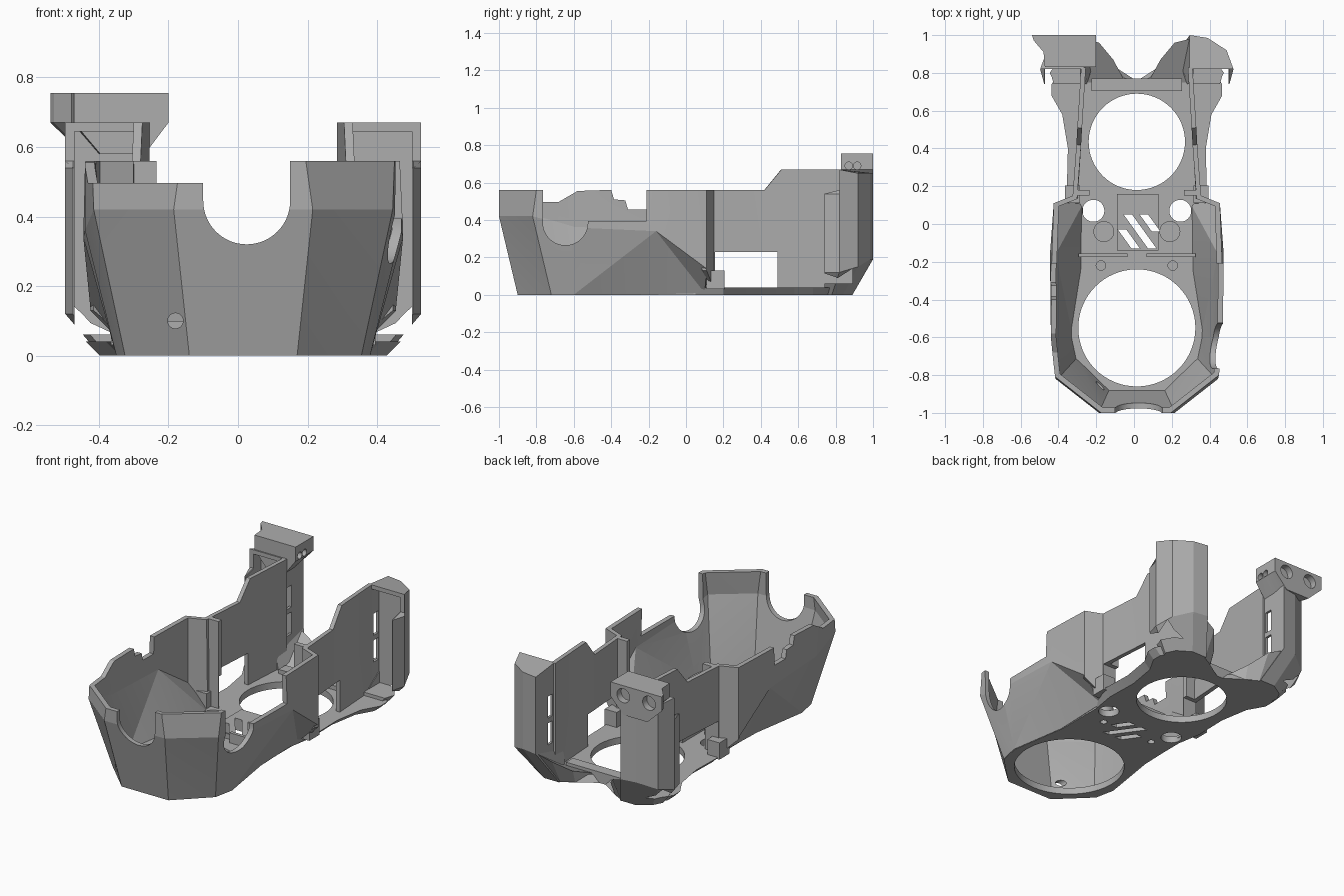
import bpy, bmesh, math
from mathutils import Matrix

cube = bpy.data.objects.get("Cube")
if cube:
    bpy.data.objects.remove(cube, do_unlink=True)

MID = 0.015  # x of the symmetry plane

grey = bpy.data.materials.new("plain grey")
grey.use_nodes = True
COLOUR = (0.42, 0.42, 0.42, 1)
grey.diffuse_color = COLOUR
grey.node_tree.nodes["Principled BSDF"].inputs["Base Color"].default_value = COLOUR


def finish(name, bm):
    bmesh.ops.translate(bm, verts=bm.verts, vec=(MID, 0, 0))
    mesh = bpy.data.meshes.new(name)
    bm.to_mesh(mesh)
    bm.free()
    mesh.materials.append(grey)
    ob = bpy.data.objects.new(name, mesh)
    bpy.context.collection.objects.link(ob)
    return ob


def bake(ob):
    """Apply the modifiers of an object."""
    bpy.context.view_layer.update()
    dg = bpy.context.evaluated_depsgraph_get()
    mesh = bpy.data.meshes.new_from_object(ob.evaluated_get(dg))
    ob.modifiers.clear()
    ob.data = mesh


def cut(obs, cutter):
    cutter.hide_render = True
    for ob in obs:
        m = ob.modifiers.new("cut", "BOOLEAN")
        m.operation, m.solver, m.object = "DIFFERENCE", "EXACT", cutter
        bake(ob)
    bpy.data.objects.remove(cutter, do_unlink=True)


def loft(name, rings, side=1):
    """Closed solid through rings of equal point count."""
    bm = bmesh.new()
    vs = [[bm.verts.new((x * side, y, z)) for x, y, z in r] for r in rings]
    n = len(rings[0])
    bm.faces.new(vs[0][::-1])
    bm.faces.new(vs[-1])
    for a, b in zip(vs, vs[1:]):
        for i in range(n):
            j = (i + 1) % n
            bm.faces.new((a[i], a[j], b[j], b[i]))
    bmesh.ops.recalc_face_normals(bm, faces=bm.faces)
    return finish(name, bm)


def prism(name, outline, z0, z1):
    return loft(name, [[(x, y, z) for x, y in outline] for z in (z0, z1)])


def box(name, x0, x1, y0, y1, z0, z1):
    return prism(name, [(x0, y0), (x1, y0), (x1, y1), (x0, y1)], z0, z1)


def cyl(name, centre, r, depth, axis="Z"):
    turn = {"Z": Matrix(), "X": Matrix.Rotation(math.pi / 2, 4, "Y"),
            "Y": Matrix.Rotation(math.pi / 2, 4, "X")}[axis]
    bm = bmesh.new()
    bmesh.ops.create_cone(bm, cap_ends=True, segments=64, radius1=r, radius2=r,
                          depth=depth, matrix=Matrix.Translation(centre) @ turn)
    return finish(name, bm)


def mirrored(cols):
    return [[(-x, y, z) for x, y, z in c] for c in reversed(cols)]


def sheet(name, cols, thick):
    """Thin wall through columns of points, thickened inwards."""
    bm = bmesh.new()
    vs = [[bm.verts.new(p) for p in c] for c in cols]
    for a, b in zip(vs, vs[1:]):
        for i in range(len(a) - 1):
            bm.faces.new((a[i], b[i], b[i + 1], a[i + 1]))
    bmesh.ops.triangulate(bm, faces=bm.faces, quad_method="LONG_EDGE")
    ob = finish(name, bm)
    m = ob.modifiers.new("thickness", "SOLIDIFY")
    m.thickness, m.offset, m.use_even_offset = thick, -1, True
    bake(ob)
    return ob


# Faceted front bowl
half = [
    [(0.155, -0.9, 0), (0.2, -1, 0.42), (0.18, -1, 0.56)],
    [(0.34, -0.72, 0), (0.43, -0.82, 0.42), (0.435, -0.8, 0.56)],
    [(0.365, -0.6, 0), (0.455, -0.6, 0.36), (0.455, -0.6, 0.56)],
    [(0.31, -0.25, 0), (0.46, -0.16, 0.34), (0.45, -0.16, 0.56)],
    [(0.31, 0.1, 0.01), (0.44, 0.11, 0.14), (0.44, 0.11, 0.56)],
]
bowl = sheet("front_bowl", mirrored(half) + half, 0.028)
cut([bowl], cyl("neck_cut", (0.01, -1, 0.445), 0.125, 0.4, "Y"))
cut([bowl], box("neck_slot", -0.115, 0.135, -1.2, -0.8, 0.445, 0.8))
cut([bowl], box("low_rim", -0.6, -0.1, -1.2, -0.7, 0.497, 0.8))
cut([bowl], cyl("side_notch", (0.45, -0.645, 0.385), 0.12, 0.4, "X"))
cut([bowl], box("notch_slot", 0.25, 0.6, -0.765, -0.525, 0.385, 0.8))
cut([bowl], box("side_step", 0.25, 0.6, -0.6, -0.21, 0.395, 0.8))
steps = [(-0.72, 0.497), (-0.68, 0.497), (-0.58, 0.555), (-0.4, 0.561), (-0.385, 0.51),
         (-0.325, 0.505), (-0.31, 0.457), (-0.21, 0.457), (-0.21, 0.8), (-0.72, 0.8)]
cut([bowl], loft("far_steps", [[(x, y, z) for y, z in steps] for x in (-0.6, -0.25)]))
cut([bowl], cyl("screw_hole", (-0.195, -0.95, 0.1), 0.022, 0.3, "Y"))

# Floor plate with chamfered rear edges
edge = [(0.155, -0.89), (0.335, -0.72), (0.36, -0.6), (0.305, -0.25), (0.305, 0.05),
        (0.37, 0.2), (0.365, 0.4), (0.395, 0.58), (0.452, 0.68), (0.452, 0.74),
        (0.41, 0.8), (0.2, 0.86), (0.06, 0.77)]
outline = edge + [(-x, y) for x, y in reversed(edge)]
low = [(x - math.copysign(0.04, x) if y > 0.1 else x, y, 0) for x, y in outline]
floor = loft("floor_plate", [low, [(x, y, 0.04) for x, y in outline]])
rear_bar = box("rear_floor_bar", -0.24, 0.24, 0.705, 0.77, 0.03, 0.065)
block = box("vent_block", -0.105, 0.115, -0.14, 0.16, 0.03, 0.07)
cut([floor], cyl("front_opening", (0, -0.55, 0), 0.31, 0.4))
cut([floor, rear_bar], cyl("rear_opening", (0, 0.435, 0), 0.255, 0.4))


# Slanted vents through the middle of the floor
def slit(x, y0, y1):
    run = 0.72 * (y1 - y0)
    return prism("slit", [(x + run, y0), (x + run + 0.045, y0), (x + 0.045, y1), (x, y1)],
                 -0.1, 0.2)


for x, y0, y1 in [(-0.1, -0.13, -0.03), (-0.07, -0.13, 0.05), (0.015, -0.04, 0.05)]:
    cut([floor, block], slit(x, y0, y1))

# Parts repeated on both sides
for side, tag in ((1, "left"), (-1, "right")):
    def sbox(name, x0, x1, *rest):
        return box(name, *sorted((x0 * side, x1 * side)), *rest)

    cut([floor], cyl("cable_hole", (0.23 * side, 0.07, 0), 0.058, 0.4))
    cut([floor], cyl("small_hole", (0.19 * side, -0.22, 0.04), 0.025, 0.04))
    boss = cyl(tag + "_boss", (0.175 * side, -0.04, 0.05), 0.055, 0.08)
    cut([boss, floor], cyl("boss_hole", (0.175 * side, -0.04, 0), 0.02, 0.1))
    sbox(tag + "_floor_rib", 0.05, 0.31, -0.175, -0.155, 0.03, 0.1)
    sbox(tag + "_corner_block", 0.3, 0.38, 0.11, 0.205, 0.03, 0.13)
    lip = sbox(tag + "_bulkhead_lip", 0.25, 0.335, 0.15, 0.18, 0.03, 0.56)

    # Side wall behind the bowl, with a window
    cols = [[(0.44, 0.11, 0.13), (0.44, 0.11, 0.56)],
            [(0.34, 0.15, 0.03), (0.34, 0.15, 0.56)],
            [(0.32, 0.42, 0.03), (0.32, 0.42, 0.56)],
            [(0.315, 0.51, 0.03), (0.315, 0.51, 0.67)],
            [(0.295, 0.83, 0.03), (0.295, 0.83, 0.67)]]
    wall = sheet(tag + "_side_wall", cols if side > 0 else mirrored(cols), 0.025)
    cut([wall, lip], sbox("window", 0.2, 0.38, 0.155, 0.49, 0.04, 0.23))

    # Rear post: a shell that is open to the front
    base = [(0.26, 0.74, 0), (0.39, 0.74, 0), (0.41, 0.78, 0), (0.38, 0.84, 0),
            (0.3, 0.89, 0), (0.2, 0.89, 0)]
    main = [(0.28, 0.74, 0.12), (0.49, 0.74, 0.12), (0.512, 0.82, 0.12),
            (0.475, 0.92, 0.15), (0.375, 0.985, 0.19), (0.28, 1.0, 0.19)]
    shoulder = [(x, y, 0.54) for x, y, z in main]
    neck = [(x, max(y, 0.82), 0.56) for x, y, z in main]
    top = [(x, y, 0.67 if y < 0.85 else 0.65) for x, y, z in neck]
    post = loft(tag + "_rear_post", [base, main, shoulder, neck, top], side)
    cut([post], sbox("cavity", 0.295, 0.485, 0.6, 0.89, 0.06, 0.645))
    for z in (0.2, 0.36):
        cut([post], sbox("slot", 0.2, 0.4, 0.84, 0.885, z, z + 0.13))

    # Splayed brace rising from the floor to the post
    foot = [(0.06, 0.75, 0), (0.3, 0.75, 0), (0.3, 0.885, 0), (0.2, 0.88, 0), (0.13, 0.84, 0)]
    rim = [(0.06, 0.75, 0.04), (0.3, 0.75, 0.04), (0.3, 0.985, 0.19), (0.2, 0.96, 0.15),
           (0.125, 0.87, 0.08)]
    loft(tag + "_rear_brace", [foot, rim], side)

# Tapered mounting head on one rear post
profile = [(-0.555, 0.755), (-0.555, 0.67), (-0.46, 0.58), (-0.3, 0.58), (-0.215, 0.67),
           (-0.215, 0.755)]


def section(y, scale):
    return [(-0.215 + (x + 0.215) * scale, y, z) for x, z in profile]


head = loft("mounting_head", [section(0.83, 0.8), section(0.91, 0.82), section(0.97, 0.97),
                              section(1.0, 1)])
for x in (-0.47, -0.3):
    cut([head], cyl("mount_hole", (x, 1, 0.695), 0.042, 0.08, "Y"))
for y in (0.87, 0.915):
    cut([head], cyl("cross_bore", (-0.215, y, 0.69), 0.02, 0.12, "X"))

# Crisp facets, with smooth round openings
for ob in bpy.context.collection.objects:
    if ob.type == "MESH" and grey.name in ob.data.materials:
        bpy.ops.object.select_all(action="DESELECT")
        ob.select_set(True)
        bpy.context.view_layer.objects.active = ob
        bpy.ops.object.shade_smooth_by_angle(angle=math.radians(12))
